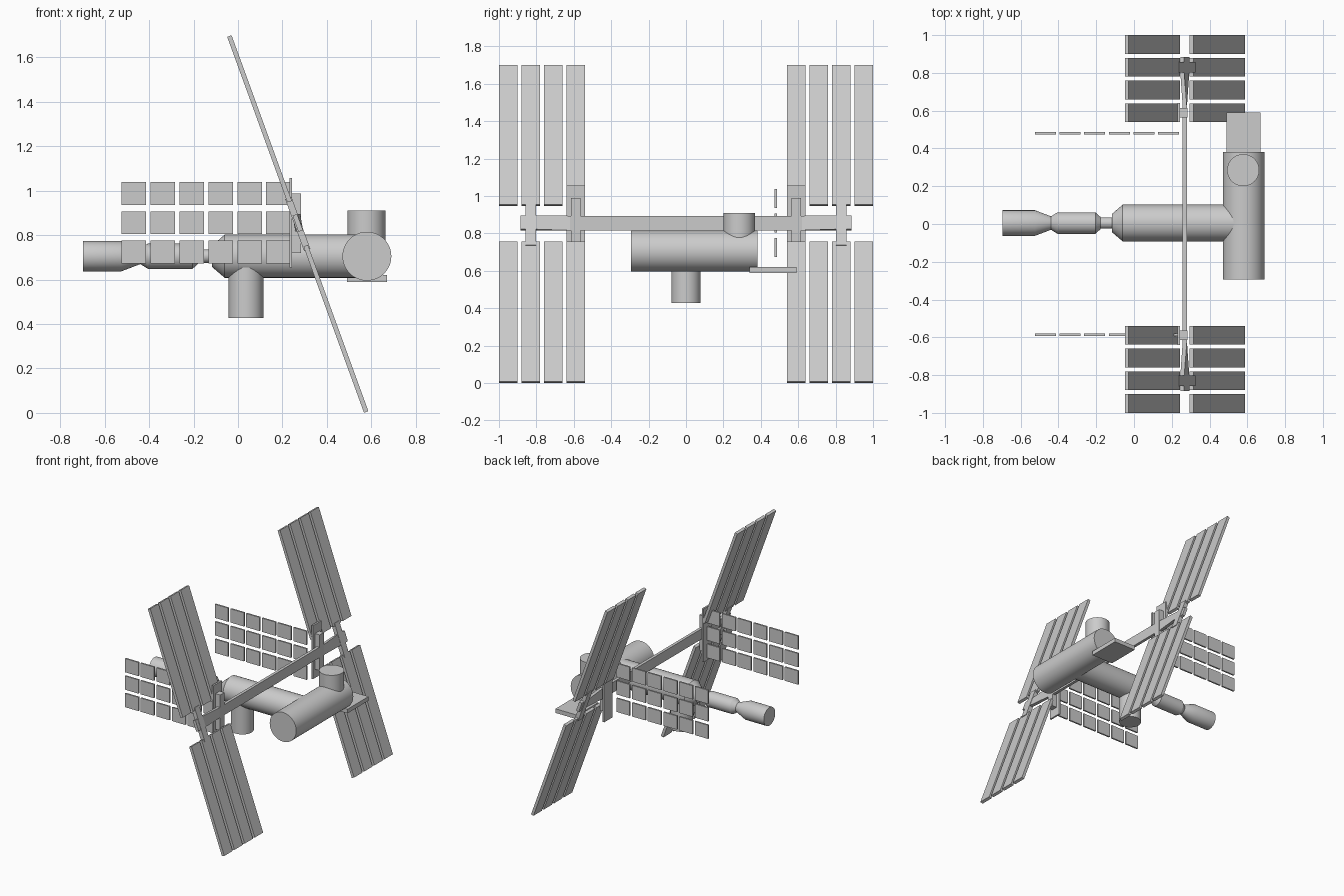
import bpy, bmesh
from math import radians, cos, sin, pi
from mathutils import Matrix, Vector

if "Cube" in bpy.data.objects:
    bpy.data.objects.remove(bpy.data.objects["Cube"])

TILT = Matrix.Rotation(radians(-20), 4, 'Y')
HUB_X, HUB_Z = 0.269, 0.85


def finish(bm, name, smooth=False):
    bmesh.ops.recalc_face_normals(bm, faces=bm.faces)
    me = bpy.data.meshes.new(name)
    bm.to_mesh(me)
    bm.free()
    ob = bpy.data.objects.new(name, me)
    bpy.context.collection.objects.link(ob)
    if smooth:
        bpy.ops.object.select_all(action='DESELECT')
        bpy.context.view_layer.objects.active = ob
        ob.select_set(True)
        bpy.ops.object.shade_smooth_by_angle(angle=radians(25))
    return ob


def add_box(bm, lo, hi, mat=Matrix()):
    lo, hi = Vector(lo), Vector(hi)
    m = mat @ Matrix.Translation((lo + hi) / 2) @ Matrix.Diagonal((*(hi - lo), 1))
    bmesh.ops.create_cube(bm, size=1, matrix=m)


def box(name, lo, hi, mat=Matrix()):
    bm = bmesh.new()
    add_box(bm, lo, hi, mat)
    return finish(bm, name)


def loft(name, rings, smooth=False):
    bm = bmesh.new()
    loops = [[bm.verts.new(p) for p in ring] for ring in rings]
    n = len(loops[0])
    for a, b in zip(loops, loops[1:]):
        for i in range(n):
            bm.faces.new((a[i], a[(i + 1) % n], b[(i + 1) % n], b[i]))
    bm.faces.new(loops[0])
    bm.faces.new(loops[-1])
    return finish(bm, name, smooth)


def turned(name, profile, centre, axis, n=48):
    """Round part from (distance along axis, radius) pairs."""
    rings = []
    for d, r in profile:
        ring = []
        for i in range(n):
            a, b = r * cos(2 * pi * i / n), r * sin(2 * pi * i / n)
            p = {'X': (d, a, b), 'Y': (a, d, b), 'Z': (a, b, d)}[axis]
            ring.append(Vector(centre) + Vector(p))
        rings.append(ring)
    return loft(name, rings, True)


# Pressurised modules
Y, Z = 0.005, 0.705
turned("main_module", [(-0.117, 0.048), (-0.06, 0.097), (0.55, 0.097)], (0, Y, Z), 'X')
turned("rear_neck", [(-0.19, 0.03), (-0.10, 0.03)], (0, Y, Z), 'X')
turned("middle_module", [(-0.44, 0.035), (-0.405, 0.057), (-0.205, 0.057), (-0.177, 0.032)],
       (0, Y, Z), 'X')
turned("tail_module", [(-0.697, 0.068), (-0.525, 0.068), (-0.438, 0.035)], (0, Y, Z), 'X')
turned("cross_module", [(-0.295, 0.11), (0.382, 0.11)], (0.58, 0, Z), 'Y')
turned("upper_module", [(0.70, 0.085), (0.91, 0.085)], (0.578, 0.285, 0), 'Z')
turned("lower_module", [(0.427, 0.078), (0.70, 0.078)], (0.036, 0, 0), 'Z')
box("exposed_platform", (0.49, 0.34, 0.589), (0.671, 0.59, 0.62))

# Truss beam, twisting at each end to match the wing tilt
rings = []
for y, deg in [(-0.885, -20), (-0.80, -20), (-0.62, 0), (0.62, 0), (0.80, -20), (0.885, -20)]:
    rot = Matrix.Rotation(radians(deg), 3, 'Y')
    rings.append([Vector((HUB_X, y, HUB_Z + 0.005)) + rot @ Vector((sx * 0.011, 0, sz * 0.039))
                  for sx, sz in ((-1, -1), (1, -1), (1, 1), (-1, 1))])
loft("truss_beam", rings)

# Both sides: solar wings, masts and radiators
hub = Matrix.Translation((HUB_X, 0, HUB_Z)) @ TILT
for side, s in (("left", -1), ("right", 1)):
    bm = bmesh.new()
    for i in range(4):
        c = s * (0.589 + i * 0.1205)
        for lo, hi in ((-0.90, -0.104), (0.107, 0.90)):
            add_box(bm, (-0.0105, c - 0.0495, lo), (0.0105, c + 0.0495, hi), hub)
    finish(bm, side + "_solar_wings")

    c = s * 0.83
    box(side + "_wing_mast", (-0.015, c - 0.027, -0.125), (0.015, c + 0.027, 0.125), hub)

    c = s * 0.59
    box(side + "_radiator_plate", (0.231, c - 0.05, 0.655), (0.244, c + 0.05, 1.056))
    box(side + "_radiator_bracket", (0.244, c - 0.025, 0.72), (0.283, c + 0.025, 0.988))

    y = 0.48 if s > 0 else -0.587
    bm = bmesh.new()
    for i in range(6):
        for j in range(3):
            x, z = -0.524 + i * 0.1302, 0.673 + j * 0.131
            add_box(bm, (x, y - 0.006, z), (x + 0.111, y + 0.006, z + 0.103))
    finish(bm, side + "_radiator_panels")
